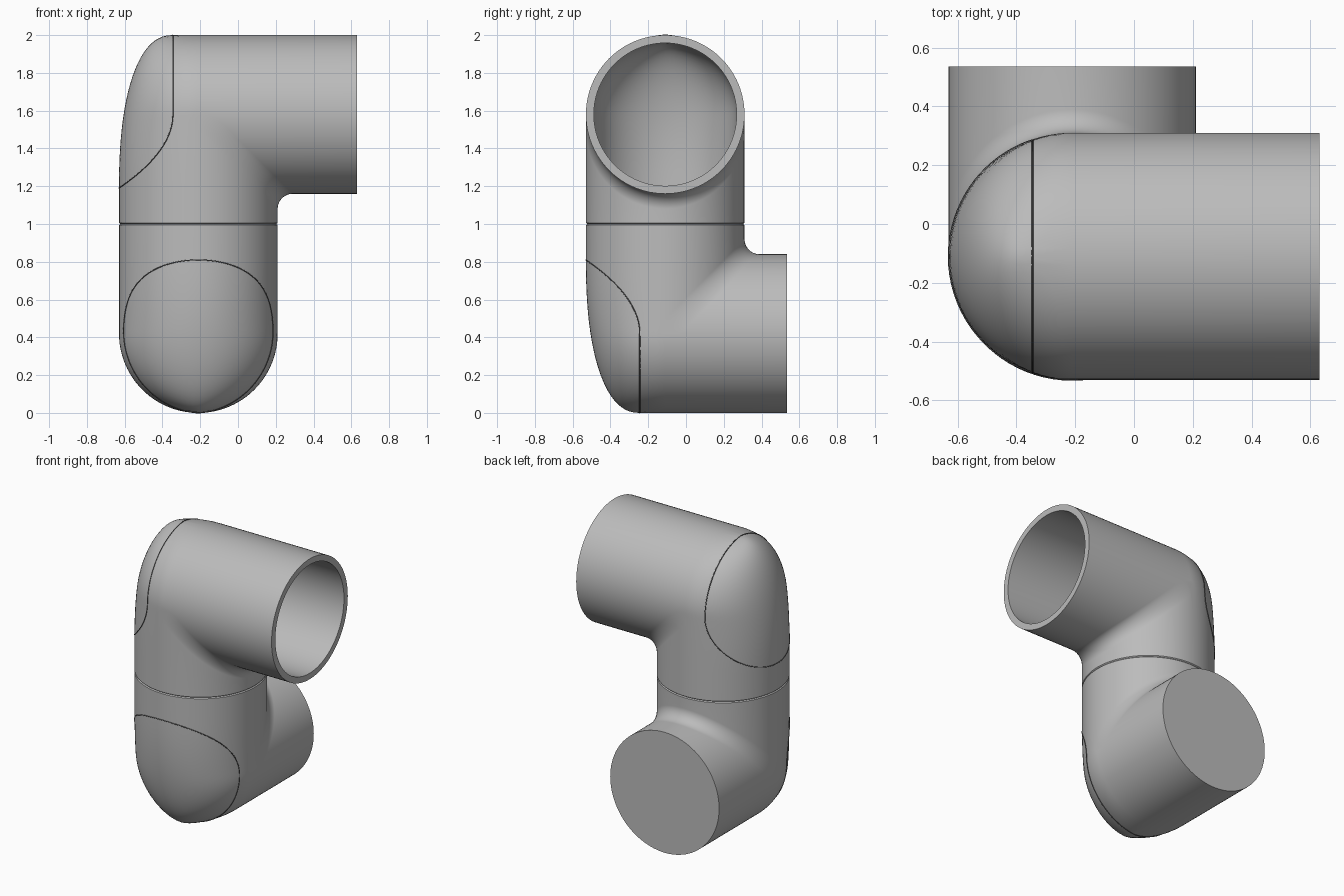
import bpy, bmesh, math
from mathutils import Vector

cube = bpy.data.objects.get("Cube")
if cube:
    bpy.data.objects.remove(cube, do_unlink=True)

R = 0.42          # tube radius
BORE = 0.378      # inner radius of the open tube
START = -0.58     # where the two elbows meet, from the branch axis
FILLET = 0.08     # blend in the inner corner
CAP_LOW = -0.39   # lower tip of the rounded end cap
CAP_X = 0.135     # cap seam distance from the upright axis
SIDES, STEPS = 96, 24


def make_material(name, level):
    mat = bpy.data.materials.new(name)
    mat.use_nodes = True
    colour = (level, level, level, 1)
    mat.diffuse_color = colour
    mat.node_tree.nodes["Principled BSDF"].inputs["Base Color"].default_value = colour
    return mat


grey = make_material("light grey", 0.5)
dark = make_material("seam grey", 0.1)


def back_depth(h):
    """Depth of the rounded back of the elbow at height h."""
    t = min(1, max(0, (h - CAP_LOW) / (R - CAP_LOW)))
    return CAP_X + (R - CAP_X) * (1 - t ** 2.3) ** (1 / 2.3)


def half_width(h):
    return R if h <= 0 else math.sqrt(max(0, R * R - h * h))


def slice_path(phi, length, scale):
    """Lengthwise path (x, v, h) along the elbow wall at one angle."""
    v, c = R * math.sin(phi), math.cos(phi)
    w = R * abs(c)
    side = w if c > -1e-6 else -w
    pts = [(side * 0.985, v * 0.985, START), (side, v, START + 0.006)]
    for i in range(STEPS):
        t = i / (STEPS - 1) * math.pi / 2
        if c > -1e-6:     # filleted inner corner
            pts.append((w + FILLET * (1 - math.cos(t)), v,
                        -w - FILLET * (1 - math.sin(t))))
        else:             # domed back
            h = CAP_LOW + (w - CAP_LOW) * math.sin(t)
            wide = half_width(h)
            k = math.sqrt(max(0, 1 - (v / wide) ** 2)) if wide > 1e-6 else 1
            pts.append((-back_depth(h) * k, v, h))
    pts = [[q * scale for q in p] for p in pts]
    pts.append((length, v * scale, (-w if c > -1e-6 else w) * scale))
    return pts


def make_elbow(name, place, length, hollow):
    bm = bmesh.new()
    paths = []
    for i in range(SIDES):
        phi = 2 * math.pi * i / SIDES
        path = slice_path(phi, length, 1)
        if hollow:        # run back along the bore
            path += slice_path(phi, length, BORE / R)[::-1]
        paths.append([bm.verts.new(place(*p)) for p in path])
    for i in range(SIDES):
        a, b = paths[i], paths[(i + 1) % SIDES]
        for j in range(len(a) - 1):
            bm.faces.new((a[j], a[j + 1], b[j + 1], b[j]))
    bm.faces.new([p[-1] for p in paths])
    bmesh.ops.recalc_face_normals(bm, faces=bm.faces)
    mesh = bpy.data.meshes.new(name)
    bm.to_mesh(mesh)
    bm.free()
    mesh.materials.append(grey)
    obj = bpy.data.objects.new(name, mesh)
    bpy.context.collection.objects.link(obj)
    bpy.ops.object.select_all(action='DESELECT')
    obj.select_set(True)
    bpy.context.view_layer.objects.active = obj
    bpy.ops.object.shade_smooth_by_angle(angle=math.radians(40))


def make_seam(name, place):
    """Hairline joint around the end cap."""
    half = []
    count = 48
    for i in range(count + 1):
        h = CAP_LOW + (R - CAP_LOW) * (1 - math.cos(math.pi * i / count)) / 2
        t = max(0, h / CAP_LOW)
        s = CAP_X + (R - CAP_X) * t * t
        v = half_width(h) * math.sqrt(max(0, 1 - (s / back_depth(h)) ** 2))
        half.append((-s, v, h))
    loop = half + [(x, -v, h) for x, v, h in half[-2:0:-1]]
    curve = bpy.data.curves.new(name, 'CURVE')
    curve.dimensions = '3D'
    curve.bevel_depth = 0.003
    curve.bevel_resolution = 1
    spline = curve.splines.new('POLY')
    spline.points.add(len(loop) - 1)
    for point, p in zip(spline.points, loop):
        point.co = (*place(*p), 1)
    spline.use_cyclic_u = True
    curve.materials.append(dark)
    bpy.context.collection.objects.link(bpy.data.objects.new(name, curve))


def upper(x, v, h):
    return Vector((x - 0.21, v - 0.11, 1.58 + h))


def lower(x, v, h):
    return Vector((v - 0.21, x - 0.11, 0.42 - h))


# Upper elbow opens to the left, lower elbow ends closed at the back
make_elbow("upper_elbow", upper, 0.84, True)
make_elbow("lower_elbow", lower, 0.645, False)
make_seam("upper_cap_seam", upper)
make_seam("lower_cap_seam", lower)
